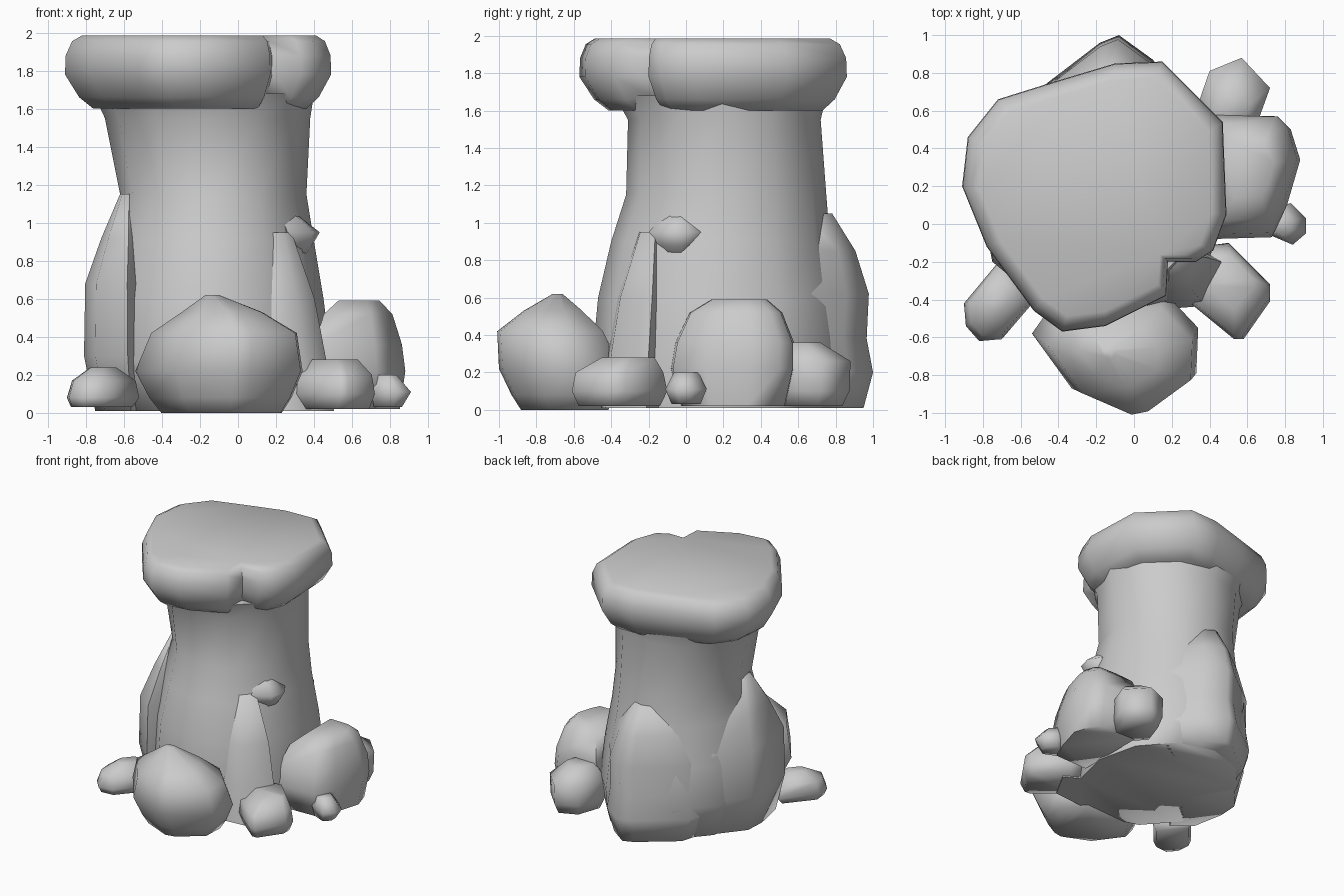
import bpy
import bmesh
import math

default_cube = bpy.data.objects.get("Cube")
if default_cube:
    bpy.data.objects.remove(default_cube, do_unlink=True)

stone_grey = bpy.data.materials.new("stone_grey")
stone_grey.use_nodes = True
grey = (.6, .6, .6, 1)
stone_grey.diffuse_color = grey
stone_grey.node_tree.nodes["Principled BSDF"].inputs["Base Color"].default_value = grey


def loft(name, rings):
    """Join rings of equal length into one closed, softly shaded solid."""
    bm = bmesh.new()
    rows = [[bm.verts.new(point) for point in ring] for ring in rings]
    for lower, upper in zip(rows, rows[1:]):
        for i in range(len(lower)):
            j = (i + 1) % len(lower)
            bm.faces.new((lower[i], lower[j], upper[j], upper[i]))
    bm.faces.new(list(reversed(rows[0])))
    bm.faces.new(rows[-1])
    bmesh.ops.recalc_face_normals(bm, faces=bm.faces)
    bmesh.ops.triangulate(bm, faces=[f for f in bm.faces if len(f.verts) > 4])
    mesh = bpy.data.meshes.new(name)
    bm.to_mesh(mesh)
    bm.free()
    mesh.materials.append(stone_grey)
    obj = bpy.data.objects.new(name, mesh)
    bpy.context.collection.objects.link(obj)
    bpy.ops.object.select_all(action="DESELECT")
    obj.select_set(True)
    bpy.context.view_layer.objects.active = obj
    bpy.ops.object.shade_smooth_by_angle(angle=math.radians(80))
    return obj


def stone(name, outline, levels):
    """Stack scaled copies of a plan outline; a level is (z, scale, shift x, shift y)."""
    cx = sum(x for x, y in outline) / len(outline)
    cy = sum(y for x, y in outline) / len(outline)
    rings = []
    for z, scale, dx, dy in levels:
        rings.append([(cx + (x - cx) * scale + dx, cy + (y - cy) * scale + dy, z)
                      for x, y in outline])
    return loft(name, rings)


def oval_ring(z, left, right, front, back, sides=12):
    """Level ring that fills the given extents."""
    ring = []
    for i in range(sides):
        angle = math.tau * i / sides
        ring.append(((left + right) / 2 + (right - left) / 2 * math.cos(angle),
                     (front + back) / 2 + (back - front) / 2 * math.sin(angle), z))
    return ring


# Waisted trunk of the pillar
loft("pillar", [
    oval_ring(z=.01, left=-.66, right=.46, front=-.48, back=.8),
    oval_ring(z=.28, left=-.74, right=.49, front=-.5, back=.86),
    oval_ring(z=.6, left=-.72, right=.45, front=-.47, back=.83),
    oval_ring(z=.9, left=-.66, right=.4, front=-.4, back=.77),
    oval_ring(z=1.15, left=-.62, right=.36, front=-.32, back=.75),
    oval_ring(z=1.55, left=-.7, right=.38, front=-.31, back=.72),
    oval_ring(z=1.68, left=-.76, right=.4, front=-.38, back=.75),
])

# Overhanging cap with a notch at the front
stone("cap",
      [(-.91, .2), (-.88, .46), (-.72, .66), (-.4, .76), (-.1, .85), (.15, .86),
       (.47, .54), (.49, .05), (.42, -.14), (.33, -.2), (.18, -.2), (.17, -.38),
       (-.15, -.54), (-.38, -.57), (-.53, -.46), (-.78, -.12)],
      [(1.6, .8, 0, .02), (1.66, .9, 0, .01), (1.78, 1, 0, 0),
       (1.88, .995, 0, 0), (1.955, .95, 0, 0), (1.985, .88, 0, 0)])

# Buttresses swelling out of the trunk
stone("back_buttress",
      [(-.58, .5), (-.52, .7), (-.18, .96), (-.08, 1), (.1, .87), (.3, .6), (-.1, .4)],
      [(.01, .82, 0, 0), (.2, 1, 0, 0), (.38, .95, 0, -.02), (.62, .92, 0, 0),
       (.85, .7, 0, -.01), (1.05, .4, 0, -.05)])
stone("side_buttress",
      [(-.8, .3), (-.81, .1), (-.75, -.2), (-.58, -.34), (-.35, .1), (-.6, .55)],
      [(.01, .82, .03, 0), (.3, 1, 0, 0), (.68, .96, 0, 0),
       (.92, .62, .03, 0), (1.15, .2, .06, 0)])
stone("front_buttress",
      [(.1, -.42), (.35, -.4), (.46, -.2), (.2, -.05), (-.05, -.3)],
      [(.01, 1.1, .02, -.02), (.3, 1, 0, 0), (.6, .85, -.02, .03), (.95, .4, -.03, .08)])
stone("trunk_knob",
      [(.43, -.02), (.4, -.13), (.26, -.2), (.2, .05), (.34, .12)],
      [(.8, .5, -.05, 0), (.88, .8, -.02, 0), (.95, 1, 0, 0), (1.06, .4, -.08, 0)])

# Boulders around the foot
stone("front_boulder",
      [(-.54, -.58), (-.33, -.87), (-.03, -1), (.07, -.98), (.33, -.79), (.34, -.55),
       (.15, -.35), (-.4, -.38)],
      [(0, .72, 0, .03), (.08, .85, 0, .02), (.22, 1, 0, 0),
       (.42, .87, .02, -.05), (.53, .48, -.01, -.03), (.62, .08, -.08, 0)])
stone("front_left_boulder",
      [(.25, -.38), (.53, -.61), (.58, -.61), (.72, -.41), (.72, -.32), (.5, -.1),
       (.35, -.12)],
      [(.02, .85, 0, 0), (.1, 1, 0, 0), (.2, .92, 0, 0), (.28, .55, 0, .05)])
stone("left_boulder",
      [(.4, -.08), (.73, -.07), (.81, .1), (.88, .34), (.83, .5), (.76, .57), (.4, .58)],
      [(.02, .85, 0, 0), (.22, 1, 0, 0), (.36, .96, -.01, .01),
       (.52, .75, -.02, .01), (.59, .45, -.03, .02)])
stone("left_pebble",
      [(.7, -.05), (.84, -.11), (.91, -.05), (.91, .03), (.83, .11), (.7, .08)],
      [(.03, .7, -.02, 0), (.11, 1, 0, 0), (.2, .6, -.04, 0)])
stone("back_left_boulder",
      [(.32, .58), (.4, .81), (.57, .88), (.72, .72), (.64, .5), (.45, .45)],
      [(.02, .8, 0, 0), (.1, .97, 0, 0), (.26, 1, 0, 0), (.36, .5, 0, -.05)])
stone("right_boulder",
      [(-.9, -.42), (-.89, -.54), (-.82, -.62), (-.7, -.61), (-.52, -.4), (-.7, -.18)],
      [(.03, .85, 0, 0), (.08, 1, 0, 0), (.17, .88, .01, .01), (.24, .35, .03, .05)])
